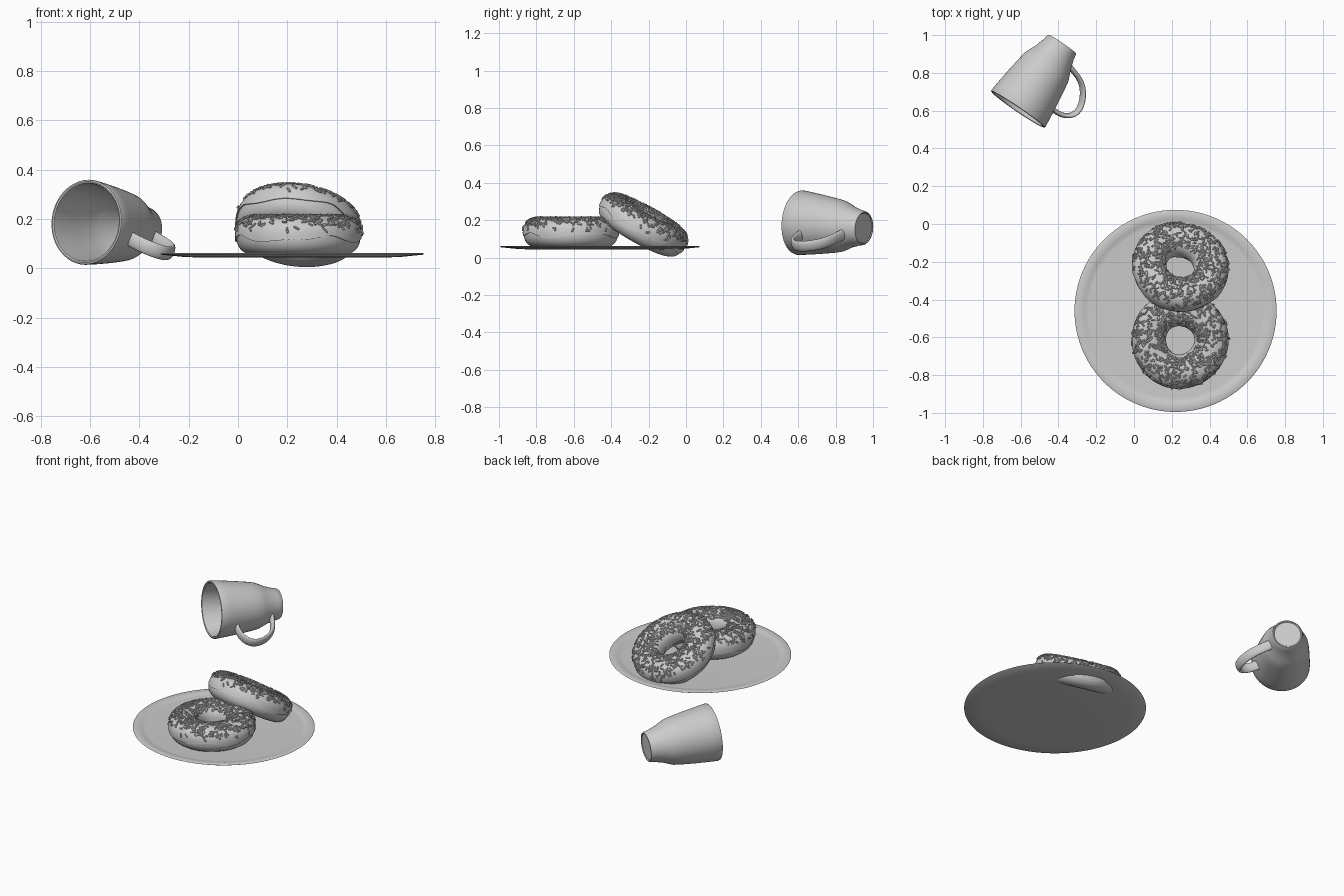
import bpy, math, random
from math import sin, cos, pi
from mathutils import Vector, Matrix

if "Cube" in bpy.data.objects:
    bpy.data.objects.remove(bpy.data.objects["Cube"])

random.seed(4)


def make(name, verts, faces, matrix, angle=40):
    me = bpy.data.meshes.new(name)
    me.from_pydata([tuple(v) for v in verts], [], faces)
    me.update()
    me.shade_smooth()
    me.set_sharp_from_angle(angle=math.radians(angle))
    ob = bpy.data.objects.new(name, me)
    bpy.context.collection.objects.link(ob)
    ob.matrix_world = matrix
    return ob


def lathe(name, profile, n, matrix):
    # profile runs from axis to axis; first and last points are the poles
    inner = profile[1:-1]
    m = len(inner)
    verts = [(r * cos(2 * pi * i / n), r * sin(2 * pi * i / n), z)
             for i in range(n) for r, z in inner]
    faces = []
    for i in range(n):
        a, b = i * m, (i + 1) % n * m
        faces += [(a + k, b + k, b + k + 1, a + k + 1) for k in range(m - 1)]
        faces += [(n * m, b, a), (n * m + 1, a + m - 1, b + m - 1)]
    verts += [(0, 0, profile[0][1]), (0, 0, profile[-1][1])]
    return make(name, verts, faces, matrix)


# Doughnut surface: u around the ring, v around the section, off = offset
def ring_point(u, v, off=0.0):
    def power(t):
        return math.copysign(abs(t) ** 0.85, t)
    wob = 1 + 0.012 * sin(3 * u + 1)
    r = 0.166 * wob + (0.086 + off) * power(cos(v))
    return Vector((r * cos(u), r * sin(u), (0.078 + off) * power(sin(v))))


def doughnut(label, matrix):
    nu, nv = 64, 24
    # dough
    verts = [ring_point(2 * pi * i / nu, 2 * pi * j / nv) for i in range(nu) for j in range(nv)]
    faces = [(i * nv + j, (i + 1) % nu * nv + j, (i + 1) % nu * nv + (j + 1) % nv,
              i * nv + (j + 1) % nv) for i in range(nu) for j in range(nv)]
    make(label + "_dough", verts, faces, matrix)

    # icing with a wavy lower edge tucked into the dough
    def edge(u):
        return -0.12 + 0.1 * sin(4 * u) + 0.06 * sin(7 * u + 2)
    m, nu = 22, 96
    verts, faces = [], []
    for i in range(nu):
        u = 2 * pi * i / nu
        lo, hi = edge(u), pi + 0.15 + 0.1 * sin(5 * u)
        for j in range(m):
            t = min(max((j - 1) / (m - 3), 0), 1)
            off = -0.004 if j in (0, m - 1) else 0.005
            verts.append(ring_point(u, lo + (hi - lo) * t, off))
        k = (i + 1) % nu
        faces += [(i * m + j, k * m + j, k * m + j + 1, i * m + j + 1) for j in range(m - 1)]
    make(label + "_icing", verts, faces, matrix, 60)

    # sprinkles: small capsules lying on the icing
    verts, faces = [], []
    sides = 6
    for s in range(720):
        u = random.uniform(0, 2 * pi)
        v = random.uniform(0.1, 2.5) if s % 6 == 0 else random.uniform(0.45, 2.45)
        p = ring_point(u, v, 0.008)
        du = (ring_point(u + 0.01, v) - ring_point(u - 0.01, v)).normalized()
        dv = (ring_point(u, v + 0.01) - ring_point(u, v - 0.01)).normalized()
        nrm = du.cross(dv).normalized()
        a = random.uniform(0, 2 * pi)
        axis = (du * cos(a) + dv * sin(a) + nrm * random.uniform(-.15, .15)).normalized()
        e1 = axis.cross(nrm).normalized()
        e2 = axis.cross(e1)
        h, b = random.uniform(0.009, 0.014), len(verts)
        rings = [(-h, .0025), (-h + .002, .0045), (h - .002, .0045), (h, .0025)]
        for z, r in rings:
            verts += [p + axis * z + e1 * r * cos(2 * pi * k / sides) + e2 * r * sin(2 * pi * k / sides)
                      for k in range(sides)]
        for q in range(3):
            faces += [(b + q * sides + k, b + q * sides + (k + 1) % sides,
                       b + (q + 1) * sides + (k + 1) % sides, b + (q + 1) * sides + k)
                      for k in range(sides)]
        faces += [tuple(b + k for k in reversed(range(sides))),
                  tuple(b + 3 * sides + k for k in range(sides))]
    make(label + "_sprinkles", verts, faces, matrix)


# Plate
lathe("plate", [(0, .043), (.36, .043), (.44, .046), (.53, .055), (.535, .058), (.53, .061),
                (.50, .059), (.485, .057), (.475, .053), (.46, .052), (0, .052)],
      96, Matrix.Translation((.22, -.46, 0)))

# Doughnuts: one flat, one leaning on it
doughnut("flat_doughnut", Matrix.Translation((.243, -.615, .13)))
normal = Vector((.25 * sin(.52), .97 * sin(.52), cos(.52)))
tilt = Vector((0, 0, 1)).rotation_difference(normal).to_matrix().to_4x4()
doughnut("leaning_doughnut", Matrix.Translation((.243, -.232, .17)) @ tilt)

# Mug frame: local z from base to rim, local x towards the handle
az = Vector((-.235, -.345, .03)).normalized()
ax = Vector((.826 * cos(.4), -.563 * cos(.4), -sin(.4)))
ax = (ax - az * ax.dot(az)).normalized()
ay = az.cross(ax)
frame = Matrix((ax, ay, az)).transposed().to_4x4()
frame.translation = (-.38, .952, .157)

# Mug body: outer wall, rounded lip, inner wall
lathe("mug_body", [(0, .004), (.078, .004), (.082, 0), (.087, 0), (.091, .005), (.097, .035),
                   (.112, .085), (.128, .12), (.138, .145), (.146, .19), (.158, .275),
                   (.168, .36), (.173, .412), (.171, .418), (.165, .42), (.159, .417),
                   (.156, .40), (.146, .29), (.132, .19), (.122, .145), (.10, .09),
                   (.083, .04), (.07, .02), (0, .016)], 64, frame)

# Mug handle: strap swept along a loop of (radius, height) points
path = [(.095, .07), (.145, .082), (.208, .098), (.257, .14), (.290, .20), (.294, .258),
        (.25, .301), (.195, .312), (.152, .308)]
verts, faces = [], []
n = 8
for i, (r, z) in enumerate(path):
    a, b = path[max(i - 1, 0)], path[min(i + 1, len(path) - 1)]
    t = Vector((b[0] - a[0], 0, b[1] - a[1])).normalized()
    out = Vector((t.z, 0, -t.x))
    for k in range(n):
        w = 2 * pi * (k + .5) / n
        verts.append(Vector((r, .033 * cos(w), z)) + out * .015 * sin(w))
for i in range(len(path) - 1):
    faces += [(i * n + k, i * n + (k + 1) % n, (i + 1) * n + (k + 1) % n, (i + 1) * n + k)
              for k in range(n)]
handle = make("mug_handle", verts, faces, frame, 180)
handle.modifiers.new("smooth", 'SUBSURF').levels = 2
handle.modifiers["smooth"].render_levels = 2
